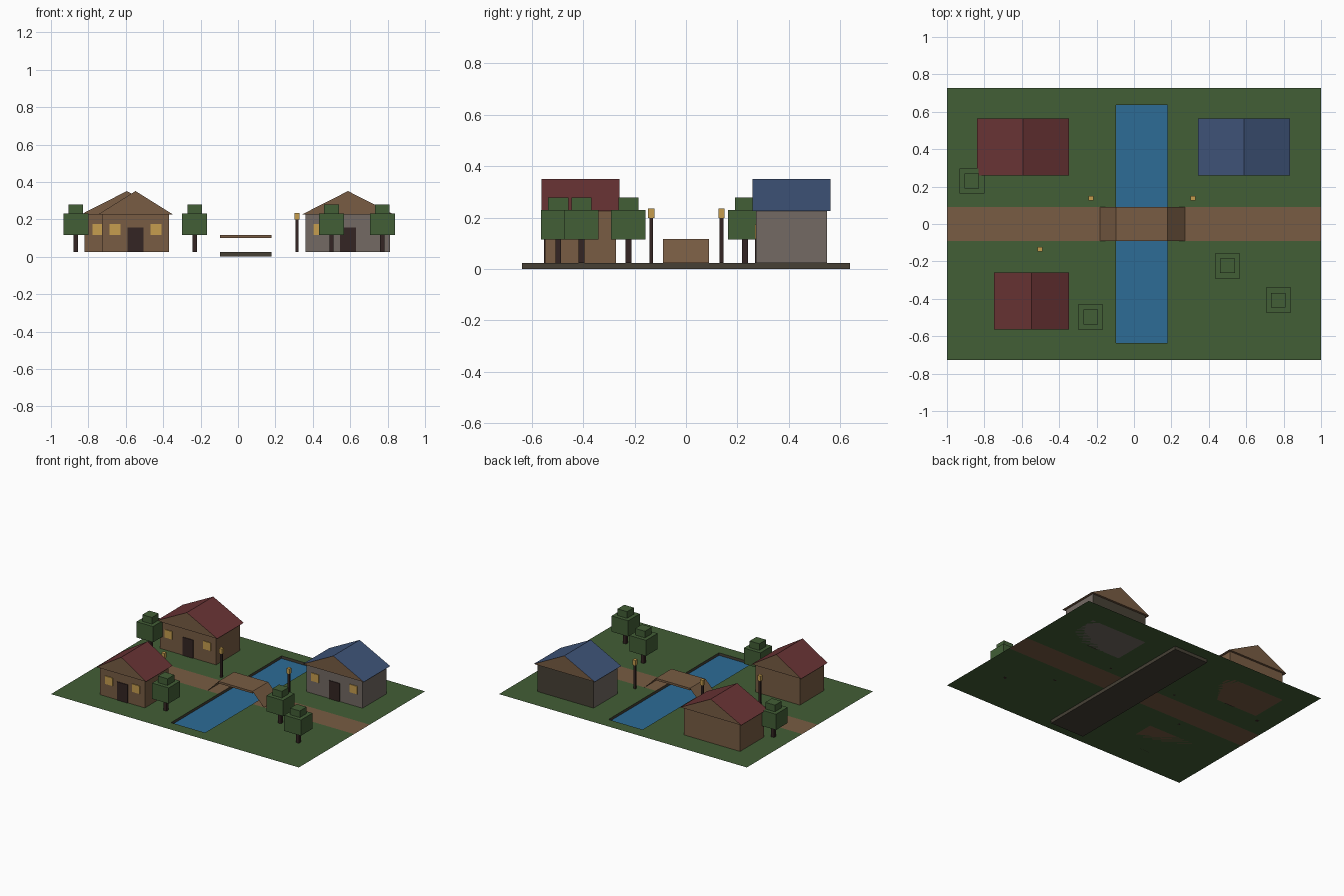
import bpy, bmesh

if "Cube" in bpy.data.objects:
    bpy.data.objects.remove(bpy.data.objects["Cube"])


def material(name, rgb):
    """Flat material from 0-255 display values, converted to linear."""
    lin = [((c / 255 + 0.055) / 1.055) ** 2.4 for c in rgb] + [1]
    m = bpy.data.materials.new(name)
    m.use_nodes = True
    m.diffuse_color = lin
    m.node_tree.nodes["Principled BSDF"].inputs["Base Color"].default_value = lin
    return m


GREEN = material("leaf green", (66, 94, 54))
BROWN = material("timber brown", (120, 92, 67))
WATER = material("water blue", (45, 108, 150))
RED = material("roof red", (106, 52, 53))
BLUE = material("roof blue", (63, 84, 121))
STONE = material("stone grey", (115, 106, 99))
YELLOW = material("lamp yellow", (198, 158, 78))
DARK = material("dark wood", (52, 37, 35))
EARTH = material("dark earth", (70, 64, 53))

GROUND = 0.024
RIVER = (-0.095, 0.18)
RIVER_END = 0.637
PATH = 0.09


def finish(name, bm, mats, rule=None):
    """Turn a bmesh into an object; rule(face) picks the material slot."""
    bm.normal_update()
    if rule:
        for f in bm.faces:
            f.material_index = rule(f)
    me = bpy.data.meshes.new(name)
    bm.to_mesh(me)
    bm.free()
    for m in mats:
        me.materials.append(m)
    ob = bpy.data.objects.new(name, me)
    bpy.context.collection.objects.link(ob)
    return ob


def box(name, x, y, z, mats, rule=None):
    """Box from (low, high) ranges along each axis."""
    bm = bmesh.new()
    bmesh.ops.create_cube(bm, size=1)
    for v in bm.verts:
        v.co = [r[0] if c < 0 else r[1] for c, r in zip(v.co, (x, y, z))]
    return finish(name, bm, mats, rule)


def about(c, width):
    return (c - width / 2, c + width / 2)


def sheet(name, corners, mat):
    bm = bmesh.new()
    bm.faces.new([bm.verts.new(c) for c in corners])
    return finish(name, bm, [mat])


def flat(name, x, y, z, mat):
    return sheet(name, [(x[0], y[0], z), (x[1], y[0], z),
                        (x[1], y[1], z), (x[0], y[1], z)], mat)


# Ground sheet with the river opening left out and the path as its middle strip
xs = (-1, *RIVER, 1)
ys = (-0.727, -RIVER_END, -PATH, PATH, RIVER_END, 0.727)
bm = bmesh.new()
grid = [[bm.verts.new((x, y, GROUND)) for x in xs] for y in ys]
for j in range(len(ys) - 1):
    for i in range(len(xs) - 1):
        if i == 1 and 0 < j < 4:
            continue
        bm.faces.new((grid[j][i], grid[j][i + 1], grid[j + 1][i + 1], grid[j + 1][i]))
finish("ground", bm, [GREEN, BROWN],
       lambda f: int(abs(f.calc_center_median().y) < PATH))

# River bed: open tray with the water lying in it
bed = box("river_bed", RIVER, (-RIVER_END, RIVER_END), (0, GROUND), [EARTH])
bm = bmesh.new()
bm.from_mesh(bed.data)
bmesh.ops.delete(bm, geom=[f for f in bm.faces if f.normal.z > 0.5], context="FACES")
bm.to_mesh(bed.data)
bm.free()
flat("water", RIVER, (-RIVER_END, RIVER_END), 0.005, WATER)

# Bridge: deck and two thin ramps
DECK = 0.116
box("bridge_deck", RIVER, (-PATH, PATH), (DECK - 0.015, DECK), [BROWN])
for side, top, foot in (("right", RIVER[0], -0.183), ("left", RIVER[1], 0.272)):
    ramp = [(top, -PATH, DECK), (foot, -PATH, GROUND),
            (foot, PATH, GROUND), (top, PATH, DECK)]
    sheet("bridge_ramp_" + side, ramp[::-1] if side == "right" else ramp[::1], BROWN)


def house(name, x, y, half, window_offset, wall, roof, back):
    """Walls, gabled roof, door and two windows on the front."""
    eave, ridge, over = 0.226, 0.351, 0.02
    box(name + "_walls", about(x, 2 * half), y, (GROUND, eave), [wall, back],
        lambda f: int(f.normal.y > 0.5))
    # Roof prism: coloured slopes, timber gables and underside
    bm = bmesh.new()
    profile = [(x - half - over, eave), (x + half + over, eave), (x, ridge)]
    face = bm.faces.new([bm.verts.new((px, y[0] - 0.015, pz)) for px, pz in profile])
    ext = bmesh.ops.extrude_face_region(bm, geom=[face])["geom"]
    moved = [g for g in ext if isinstance(g, bmesh.types.BMVert)]
    bmesh.ops.translate(bm, verts=moved, vec=(0, y[1] - y[0] + 0.03, 0))
    if len(bm.faces) < 5:
        bm.faces.new([v for v in bm.verts if v not in moved])
    bmesh.ops.recalc_face_normals(bm, faces=bm.faces)
    finish(name + "_roof", bm, [BROWN, roof], lambda f: int(f.normal.z > 0.2))
    front = (y[0] - 0.005, y[0] + 0.002)
    box(name + "_door", about(x, 0.085), front, (GROUND, 0.157), [DARK])
    for side, s in (("right", -1), ("left", 1)):
        box(name + "_window_" + side, about(x + s * window_offset, 0.06), front,
            (0.116, 0.174), [YELLOW])


BACK_ROW, FRONT_ROW = (0.273, 0.548), (-0.548, -0.273)
house("back_house", -0.594, BACK_ROW, 0.226, 0.155, BROWN, RED, BROWN)
house("front_house", -0.548, FRONT_ROW, 0.18, 0.109, BROWN, RED, BROWN)
house("stone_house", 0.588, BACK_ROW, 0.226, 0.155, STONE, BLUE, EARTH)

# Trees: trunk with two stacked blocks of leaves
for i, (x, y) in enumerate(((-0.867, 0.23), (-0.232, -0.497),
                            (0.5, -0.224), (0.772, -0.407)), 1):
    for part, width, z, mat in (("trunk", 0.023, (GROUND, 0.12), DARK),
                                ("lower_leaves", 0.134, (0.115, 0.23), GREEN),
                                ("upper_leaves", 0.078, (0.23, 0.278), GREEN)):
        box(f"tree_{i}_{part}", about(x, width), about(y, width), z, [mat])

# Street lamps: post and lantern
for i, (x, y) in enumerate(((-0.23, 0.138), (0.315, 0.138), (-0.503, -0.135)), 1):
    box(f"lamp_{i}_post", about(x, 0.015), about(y, 0.015), (GROUND, 0.2), [DARK])
    box(f"lamp_{i}_lantern", about(x, 0.025), about(y, 0.025), (0.198, 0.235), [YELLOW])
